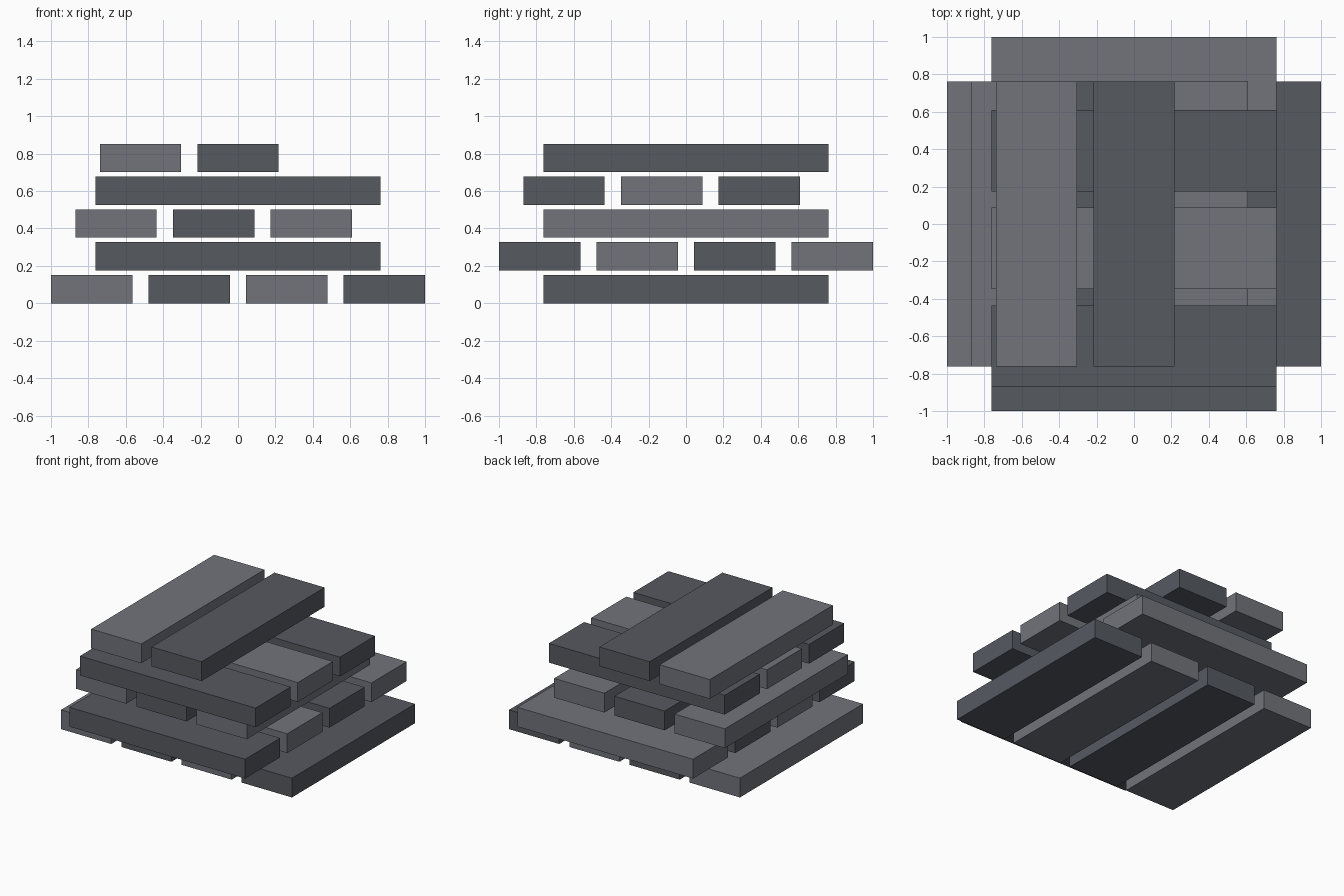
import bpy

if "Cube" in bpy.data.objects:
    bpy.data.objects.remove(bpy.data.objects["Cube"])

UNIT = 2 / 23            # plank is 5 units wide with 1 unit gaps
WIDTH, PITCH = 5 * UNIT, 6 * UNIT
LENGTH, THICK, RISE = 1.522, 0.151, 0.1755


def make_material(name, color):
    mat = bpy.data.materials.new(name)
    mat.diffuse_color = (*color, 1)
    mat.use_nodes = True
    mat.node_tree.nodes["Principled BSDF"].inputs["Base Color"].default_value = mat.diffuse_color
    return mat


shades = [make_material("light_grey", (0.165, 0.173, 0.197)),
          make_material("dark_grey", (0.093, 0.100, 0.118))]


def add_plank(name, location, size, mat):
    bpy.ops.mesh.primitive_cube_add(size=1, location=location)
    plank = bpy.context.object
    plank.name = name
    plank.scale = size
    bpy.ops.object.transform_apply(location=False, rotation=False, scale=True)
    plank.data.materials.append(mat)


# Criss-cross layers: even layers run along y, odd layers run along x.
# Each pair of layers loses a plank and its first plank shifts inward.
for layer, count in enumerate([4, 4, 3, 3, 2]):
    z = layer * RISE + THICK / 2
    start = -1 + WIDTH / 2 + (4 - count) * 1.5 * UNIT
    for i in range(count):
        offset = start + i * PITCH
        mat = shades[(layer + i) % 2]
        name = f"plank_layer{layer + 1}_{i + 1}"
        if layer % 2 == 0:
            add_plank(name, (offset, 0, z), (WIDTH, LENGTH, THICK), mat)
        else:
            add_plank(name, (0, offset, z), (LENGTH, WIDTH, THICK), mat)
